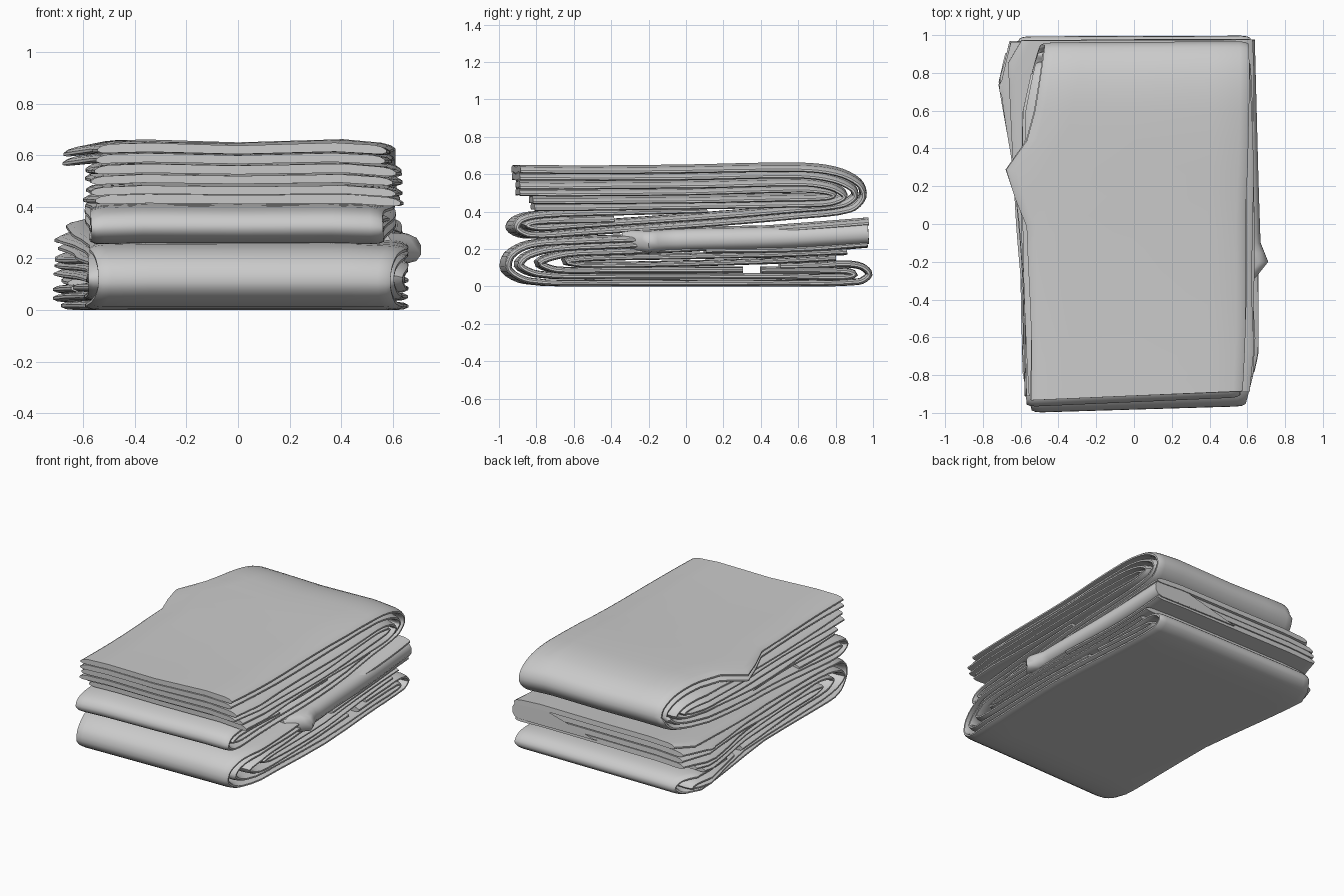
import bpy, bmesh, math, random
from mathutils import Vector

if "Cube" in bpy.data.objects:
    bpy.data.objects.remove(bpy.data.objects["Cube"])
random.seed(4)


def lerp_table(tab, v):
    """Piecewise linear lookup in [(key, value), ...]."""
    if v <= tab[0][0]:
        return tab[0][1]
    for (a, fa), (b, fb) in zip(tab, tab[1:]):
        if v <= b:
            return fa + (fb - fa) * (v - a) / (b - a)
    return tab[-1][1]


def smooth_path(pts, n=4):
    """Catmull-Rom through (y, z) points."""
    p = [Vector(q) for q in pts]
    p = [2 * p[0] - p[1]] + p + [2 * p[-1] - p[-2]]
    out = []
    for a, b, c, d in zip(p, p[1:], p[2:], p[3:]):
        # chord-limited tangents keep tight folds from overshooting
        l0, l1, l2 = (b - a).length, (c - b).length, (d - c).length
        m1 = (c - a) / (l0 + l1) * l1
        m2 = (d - b) / (l1 + l2) * l1
        for i in range(n):
            t = i / n
            out.append((2*t**3 - 3*t**2 + 1) * b + (t**3 - 2*t**2 + t) * m1
                       + (3*t**2 - 2*t**3) * c + (t**3 - t**2) * m2)
    return out + [p[-2]]


def sheet(name, pts, left, right, t=0.035, skew=0.04, wob=0.01):
    """Cloth layer with rounded side edges swept along a folded path.
    left/right give the side edges as functions of (y, z)."""
    path = smooth_path(pts)
    bm = bmesh.new()
    rings = []
    ph = random.uniform(0, 6)
    for i, p in enumerate(path):
        d = (path[min(i + 1, len(path) - 1)] - path[max(i - 1, 0)]).normalized()
        nrm = Vector((-d.y, d.x))
        w = wob * math.sin(4 * p.x + 9 * p.y + ph)
        xl, xr = left(p.x, p.y) + w, right(p.x, p.y) + w
        xs = [(xl, .3), (xl + .018, .8), (xl + .05, 1), (xl + .2, 1),
              (0, 1), (xr - .2, 1), (xr - .05, 1), (xr - .018, .8), (xr, .3)]
        loop = [(x, h) for x, h in xs] + [(x, -h) for x, h in reversed(xs)]
        ring = []
        for x, h in loop:
            q = p + nrm * (h * t / 2)
            e = max(0, (abs(x) - .38) / .25)
            z = q.y - .028 * q.y / .65 * e * e - .012 * (q.y / .65) ** 3 * (1 - min(1, abs(x) / .4))
            # the front folds sit slightly askew, the back ones nearly square
            ring.append(bm.verts.new((x, q.x + skew * x * (.55 - q.x * .45), max(0, z))))
        rings.append(ring)
    k = len(rings[0])
    for a, b in zip(rings, rings[1:]):
        for j in range(k):
            bm.faces.new((a[j], a[(j + 1) % k], b[(j + 1) % k], b[j]))
    bm.faces.new(rings[0])
    bm.faces.new(rings[-1][::-1])
    bmesh.ops.recalc_face_normals(bm, faces=bm.faces)
    me = bpy.data.meshes.new(name)
    bm.to_mesh(me)
    bm.free()
    ob = bpy.data.objects.new(name, me)
    bpy.context.collection.objects.link(ob)
    bpy.context.view_layer.objects.active = ob
    ob.select_set(True)
    bpy.ops.object.shade_smooth_by_angle(angle=math.radians(50))
    ob.select_set(False)


def edge(*tab):
    return lambda y, z: lerp_table(tab, y)


# Side edges of the two folded cloths
low_l = edge((-.97, -.53), (-.8, -.58), (0, -.6), (.5, -.65), (.85, -.68), (.98, -.6))
low_in_l = edge((-.85, -.57), (-.3, -.6), (.3, -.63), (.75, -.71), (.95, -.66))
low_r = edge((-.97, .6), (-.7, .65), (0, .65), (.97, .62))
up_l = edge((-.95, -.56), (-.4, -.57), (.2, -.6), (.6, -.58), (.95, -.5))
up_r = edge((-.95, .6), (-.7, .64), (.5, .62), (.95, .61))
flare = edge((-.95, -.55), (.03, -.56), (.15, -.62), (.28, -.68), (.34, -.65),
             (.43, -.57), (.6, -.53), (.95, -.48))
top_r = edge((-.9, .57), (.3, .61), (.95, .6))


def top_l(y, z):
    return flare(y, z) if z > .5 else up_l(y, z)


# Lower cloth: nested layers folded at the front and back
sheet("lower_outer_layer", [(.5, .11), (.72, .115), (.85, .122), (.94, .107), (.978, .065), (.92, .025),
      (.5, .018), (-.5, .018), (-.85, .03), (-.96, .09), (-.945, .17), (-.84, .228), (-.6, .25), (-.3, .262),
      (0, .28), (.5, .315), (.975, .352)], low_l, low_r, skew=.03)
sheet("lower_second_layer", [(.965, .312), (.5, .275), (0, .243), (-.4, .225), (-.7, .208), (-.85, .168),
      (-.895, .115), (-.8, .067), (-.5, .055), (.5, .055), (.84, .05), (.9, .065), (.85, .083), (.4, .088)],
      low_in_l, low_r, skew=.02)
sheet("lower_third_layer", [(.97, .272), (.5, .24), (0, .207), (-.4, .19), (-.65, .178), (-.79, .13),
      (-.7, .09), (-.4, .09), (.3, .09)], low_in_l, low_r, skew=.02)
sheet("lower_inner_layer", [(.86, .19), (.5, .175), (0, .165), (-.5, .155), (-.65, .137), (-.55, .118),
      (0, .125), (.5, .14), (.8, .155)], low_in_l, low_r, t=.03, skew=.02)
sheet("lower_back_flap", [(.97, .232), (.6, .205), (.1, .2)], low_in_l, low_r, skew=.02)
# Closed side seam of the lower cloth and its bulging corner
sheet("lower_side_seam", [(-.34, .248), (-.2, .252), (0, .26), (.5, .27), (.975, .295)],
      lambda y, z: .4, edge((-.34, .6), (-.2, .71), (-.1, .67), (.2, .66), (.96, .64)), t=.12, skew=0, wob=0)
# Loose corner at the left rear
sheet("lower_loose_corner", [(.5, .27), (.7, .29), (.85, .3)],
      edge((.5, -.62), (.72, -.72), (.85, -.66)), lambda y, z: -.4, t=.03, skew=0, wob=0)

# Upper cloth: nested layers folded the other way
sheet("upper_outer_layer", [(-.91, .632), (-.5, .63), (0, .635), (.6, .645), (.8, .622), (.92, .562), (.945, .49),
      (.875, .42), (.6, .385), (0, .335), (-.6, .29), (-.85, .278), (-.925, .315), (-.9, .36), (-.8, .385),
      (-.5, .4), (.1, .418)], top_l, top_r, skew=.045)
sheet("upper_second_layer", [(-.91, .592), (0, .597), (.6, .608), (.78, .585), (.885, .535), (.9, .49),
      (.83, .445), (.6, .42), (0, .373), (-.6, .33), (-.8, .317), (-.87, .333), (-.8, .352), (-.4, .362)],
      top_l, top_r, skew=.04)
sheet("upper_third_layer", [(-.9, .55), (0, .557), (.6, .568), (.77, .545), (.845, .495), (.77, .46),
      (.6, .452), (0, .44), (-.82, .432)], up_l, up_r, skew=.02)
sheet("upper_inner_layer", [(-.9, .51), (0, .52), (.6, .53), (.74, .52), (.79, .502), (.74, .486),
      (.5, .482), (0, .475), (-.83, .467)], up_l, up_r, t=.032, skew=.02)
